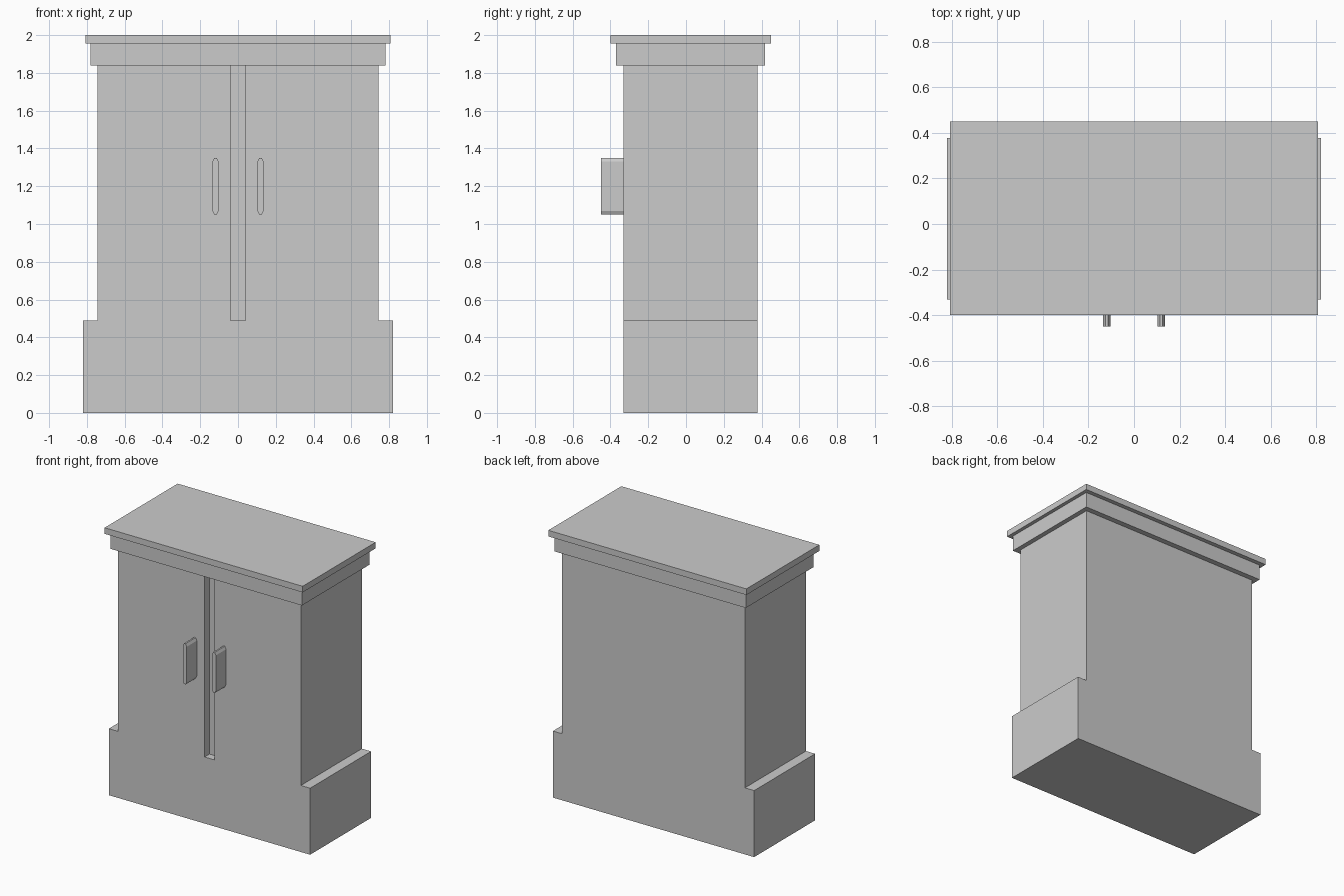
import bpy, bmesh

if "Cube" in bpy.data.objects:
    bpy.data.objects.remove(bpy.data.objects["Cube"])

FRONT, BACK = -0.332, 0.378


def extrude_profile(name, points, y0, y1):
    """Solid made from an (x, z) outline extruded along y."""
    bm = bmesh.new()
    face = bm.faces.new([bm.verts.new((x, y0, z)) for x, z in points])
    new = bmesh.ops.extrude_face_region(bm, geom=[face])["geom"]
    verts = [v for v in new if isinstance(v, bmesh.types.BMVert)]
    bmesh.ops.translate(bm, verts=verts, vec=(0, y1 - y0, 0))
    bmesh.ops.recalc_face_normals(bm, faces=bm.faces)
    mesh = bpy.data.meshes.new(name)
    bm.to_mesh(mesh)
    bm.free()
    obj = bpy.data.objects.new(name, mesh)
    bpy.context.collection.objects.link(obj)
    return obj


def slab(name, half_width, y0, y1, z0, z1):
    w = half_width
    return extrude_profile(name, [(-w, z0), (w, z0), (w, z1), (-w, z1)], y0, y1)


# Cabinet body with wider plinth, one flush outline
half = [(0.82, 0), (0.82, 0.49), (0.745, 0.49), (0.745, 1.84)]
outline = half + [(-x, z) for x, z in reversed(half)]
body = extrude_profile("cabinet_body", outline, FRONT, BACK)

# Recessed groove between the doors
cutter = slab("door_groove_cutter", 0.04, FRONT - 0.1, FRONT + 0.057, 0.49, 1.9)
cutter.hide_render = True
groove = body.modifiers.new("door_groove", 'BOOLEAN')
groove.operation = 'DIFFERENCE'
groove.solver = 'EXACT'
groove.object = cutter
bpy.context.view_layer.objects.active = body
body.select_set(True)
bpy.ops.object.modifier_apply(modifier=groove.name)
bpy.data.objects.remove(cutter, do_unlink=True)

# Stepped cornice
slab("cornice", 0.78, -0.37, 0.418, 1.84, 1.955)
slab("top_board", 0.807, -0.40, 0.45, 1.955, 2.0)

# Door handles: slim bars with chamfered ends
w, tip = 0.016, 0.006
for side, label in ((-1, "left"), (1, "right")):
    cx = side * 0.119
    bar = [(-tip, 1.05), (tip, 1.05), (w, 1.07), (w, 1.33),
           (tip, 1.35), (-tip, 1.35), (-w, 1.33), (-w, 1.07)]
    extrude_profile(label + "_handle", [(cx + x, z) for x, z in bar], -0.45, FRONT)
